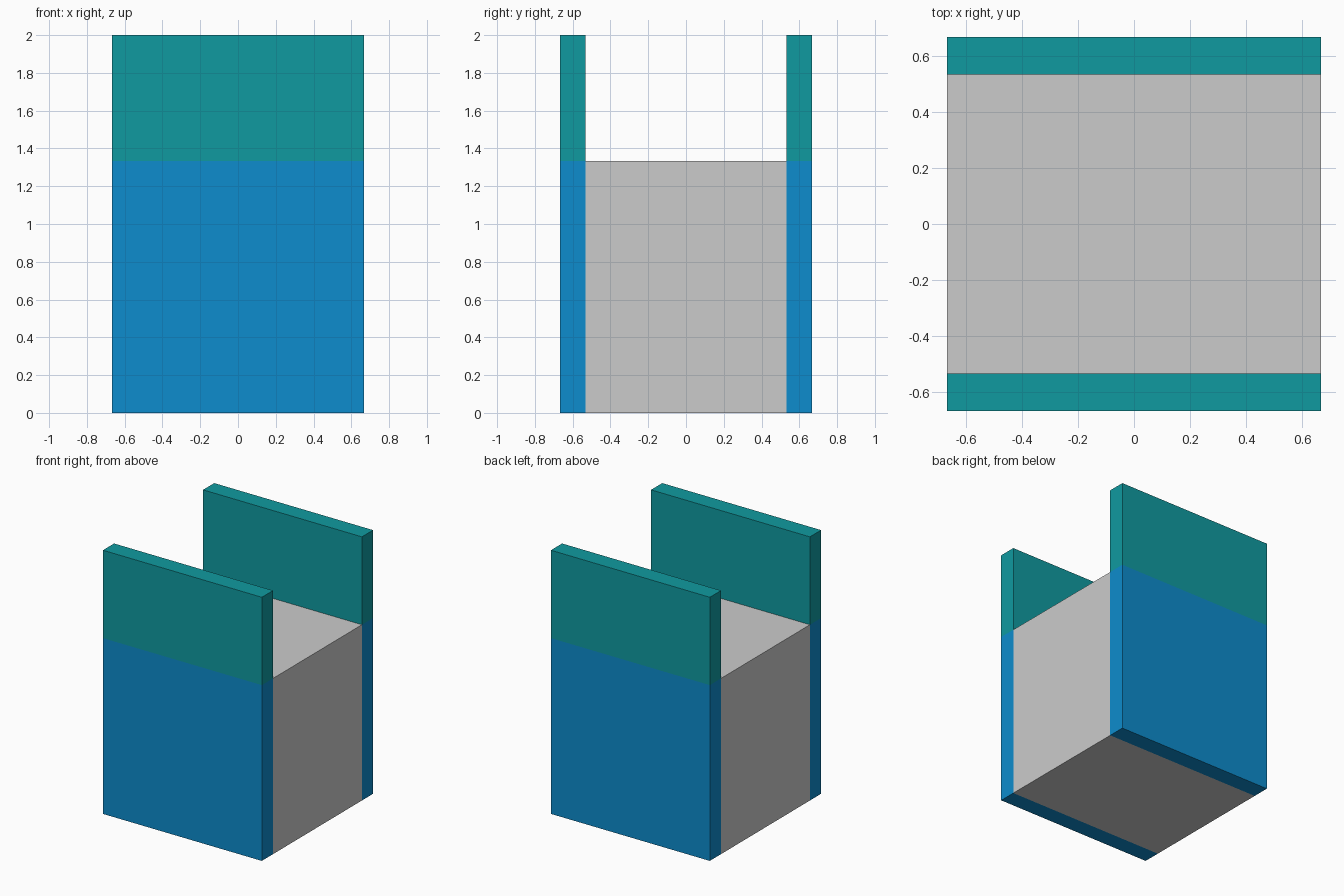
import bpy, bmesh
from mathutils import Vector

if "Cube" in bpy.data.objects:
    bpy.data.objects.remove(bpy.data.objects["Cube"])

HALF = 2 / 3        # half width and half depth
INNER = 0.533       # inner face of the side walls
SPLIT = 4 / 3       # core top and colour change height
TOP = 2.0


def material(name, color):
    mat = bpy.data.materials.new(name)
    mat.diffuse_color = (*color, 1)
    mat.use_nodes = True
    mat.node_tree.nodes["Principled BSDF"].inputs["Base Color"].default_value = mat.diffuse_color
    return mat


def box(name, y0, y1, height, mats=(), split=None):
    """Box standing on z = 0; an optional loop at split divides two materials."""
    bm = bmesh.new()
    bmesh.ops.create_cube(bm, size=1)
    for v in bm.verts:
        v.co = Vector((v.co.x * 2 * HALF,
                       (y0 + y1) / 2 + v.co.y * (y1 - y0),
                       (v.co.z + 0.5) * height))
    if split:
        bmesh.ops.bisect_plane(bm, geom=bm.verts[:] + bm.edges[:] + bm.faces[:],
                               plane_co=(0, 0, split), plane_no=(0, 0, 1))
        for f in bm.faces:
            f.material_index = int(f.calc_center_median().z > split)
    mesh = bpy.data.meshes.new(name)
    bm.to_mesh(mesh)
    bm.free()
    for mat in mats:
        mesh.materials.append(mat)
    obj = bpy.data.objects.new(name, mesh)
    bpy.context.collection.objects.link(obj)
    return obj


blue = material("blue", (0.004, 0.262, 0.61))
teal = material("teal", (0.005, 0.323, 0.352))

# Grey block between the walls
box("core_block", -INNER, INNER, SPLIT)

# Tall walls, blue below and teal above
box("front_wall", -HALF, -INNER, TOP, (blue, teal), SPLIT)
box("back_wall", INNER, HALF, TOP, (blue, teal), SPLIT)
